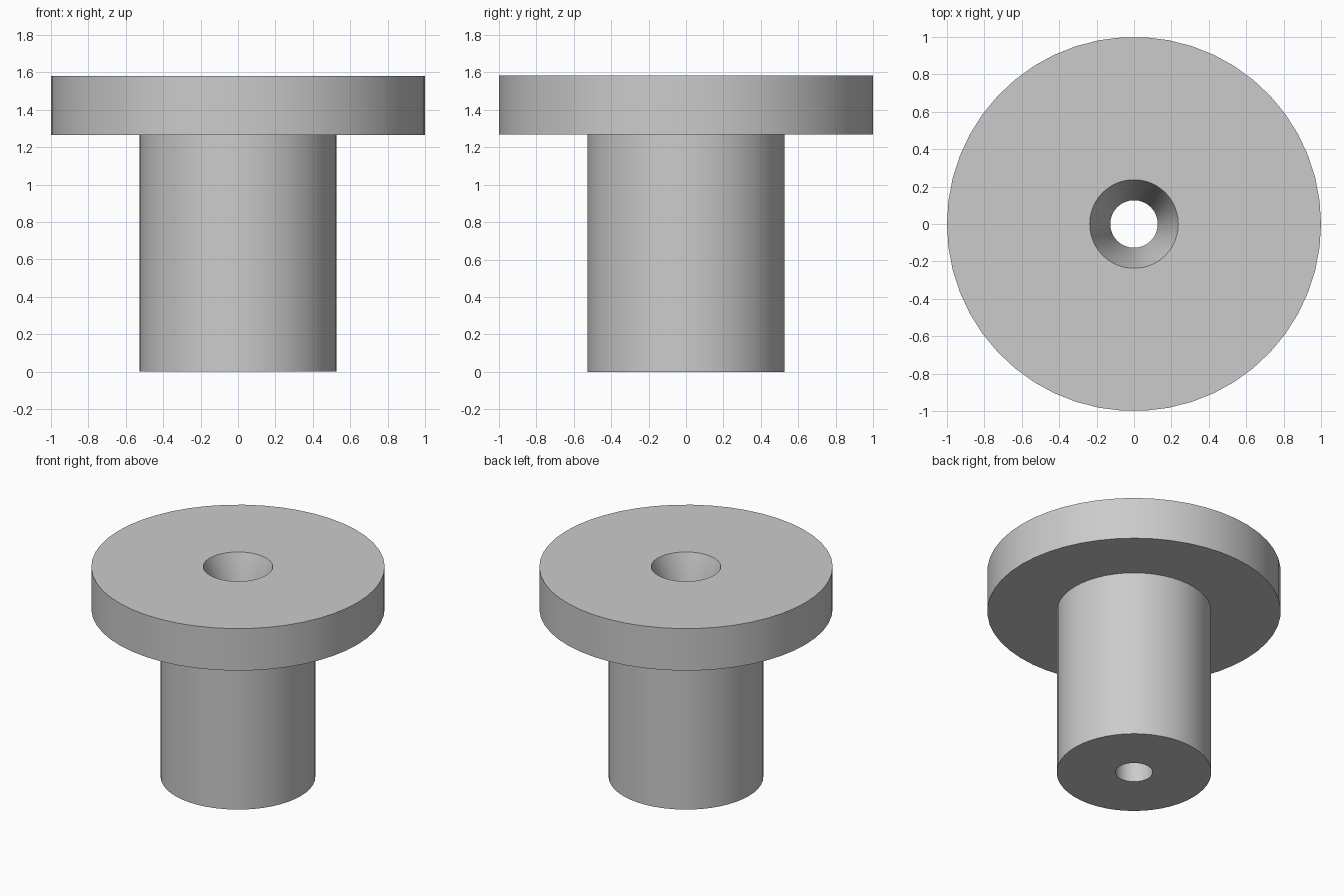
import bpy, bmesh, math

cube = bpy.data.objects.get("Cube")
if cube:
    bpy.data.objects.remove(cube, do_unlink=True)

SIDES = 50
HEIGHT, SHOULDER = 1.582, 1.266
FLANGE_R, SHAFT_R = 1.0, 0.527
BORE_R, SINK_R = 0.127, 0.237

grey = bpy.data.materials.new("plain grey")
grey.use_nodes = True
colour = (0.6, 0.6, 0.6, 1)
grey.diffuse_color = colour
grey.node_tree.nodes["Principled BSDF"].inputs["Base Color"].default_value = colour

# Closed half-section: shaft, flange, tapered mouth and straight bore
profile = [
    (BORE_R, 0), (SHAFT_R, 0), (SHAFT_R, SHOULDER), (FLANGE_R, SHOULDER),
    (FLANGE_R, HEIGHT), (SINK_R, HEIGHT), (BORE_R, SHOULDER),
]

# Revolve the section around the vertical axis
bm = bmesh.new()
verts = [bm.verts.new((r, 0, z)) for r, z in profile]
edges = [bm.edges.new((a, b)) for a, b in zip(verts, verts[1:] + verts[:1])]
bmesh.ops.spin(bm, geom=verts + edges, cent=(0, 0, 0), axis=(0, 0, 1),
               angle=math.tau, steps=SIDES, use_merge=False)
bmesh.ops.remove_doubles(bm, verts=bm.verts, dist=0.0005)
bmesh.ops.recalc_face_normals(bm, faces=bm.faces)
mesh = bpy.data.meshes.new("flanged_bushing")
bm.to_mesh(mesh)
bm.free()
mesh.materials.append(grey)

bushing = bpy.data.objects.new("flanged_bushing", mesh)
bpy.context.collection.objects.link(bushing)
bpy.ops.object.select_all(action="DESELECT")
bushing.select_set(True)
bpy.context.view_layer.objects.active = bushing
bpy.ops.object.shade_smooth_by_angle(angle=math.radians(30))
